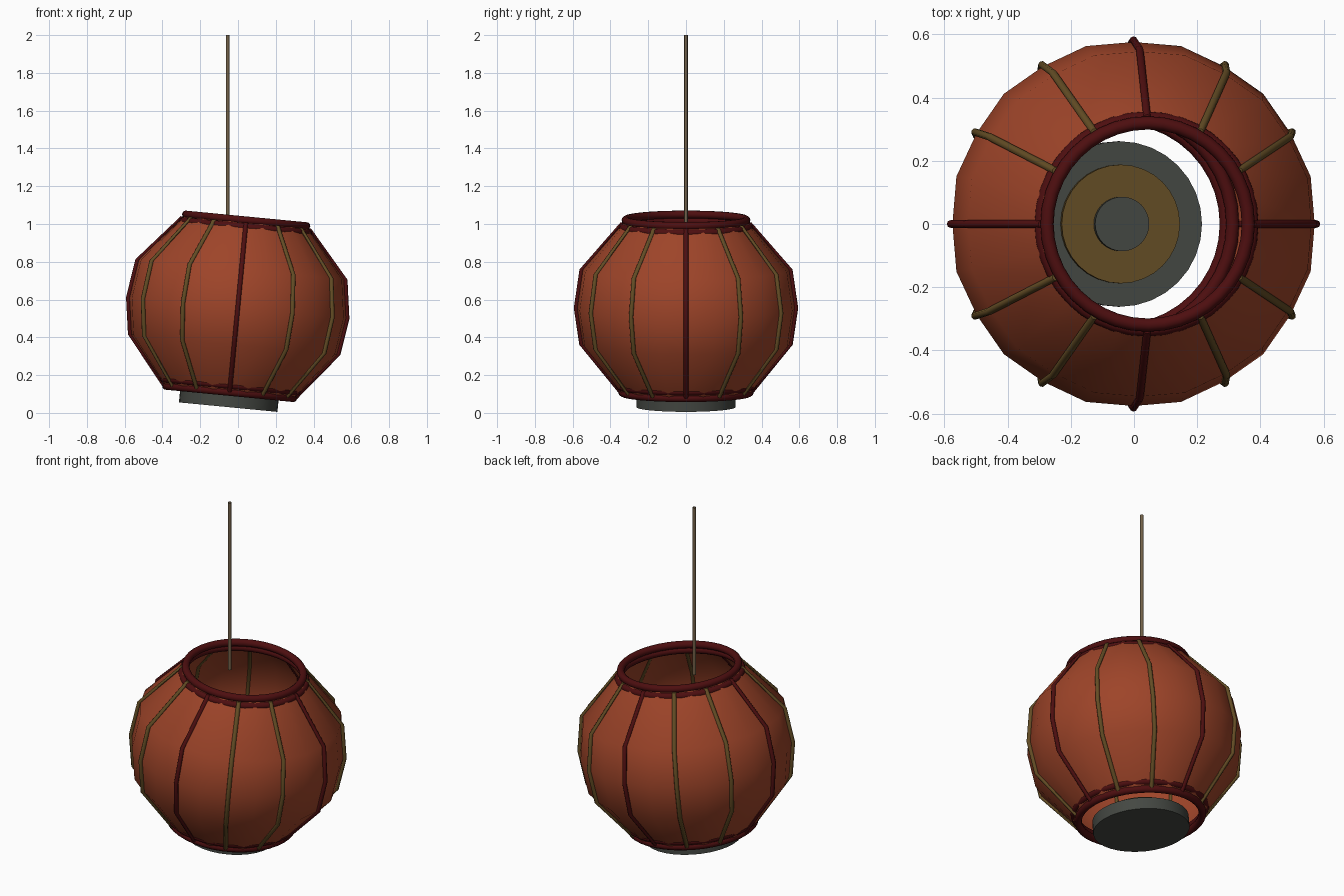
import bpy, bmesh, math
from mathutils import Matrix

cube = bpy.data.objects.get("Cube")
if cube:
    bpy.data.objects.remove(cube, do_unlink=True)

PIVOT = 0.57
TILT = (Matrix.Translation((0, 0, PIVOT)) @ Matrix.Rotation(math.radians(5.5), 4, 'Y')
        @ Matrix.Translation((0, 0, -PIVOT)))


def material(name, r, g, b):
    m = bpy.data.materials.new(name)
    m.diffuse_color = (r, g, b, 1)
    m.use_nodes = True
    m.node_tree.nodes["Principled BSDF"].inputs["Base Color"].default_value = (r, g, b, 1)
    return m


ORANGE = material("orange paper", 0.34, 0.058, 0.022)
RED = material("dark red", 0.075, 0.0045, 0.005)
BAMBOO = material("olive bamboo", 0.125, 0.073, 0.018)
ROD = material("pale rod wood", 0.17, 0.12, 0.065)
GREY = material("dark grey", 0.058, 0.064, 0.055)


def finish(name, bm, mat, tilted=True, angle=40):
    me = bpy.data.meshes.new(name)
    bmesh.ops.recalc_face_normals(bm, faces=bm.faces)
    if tilted:
        bm.transform(TILT)
    bm.to_mesh(me)
    bm.free()
    ob = bpy.data.objects.new(name, me)
    bpy.context.collection.objects.link(ob)
    me.materials.append(mat)
    bpy.ops.object.select_all(action='DESELECT')
    ob.select_set(True)
    bpy.context.view_layer.objects.active = ob
    bpy.ops.object.shade_smooth_by_angle(angle=math.radians(angle))
    return ob


def bridge(bm, loops, close=False):
    pairs = list(zip(loops, loops[1:])) + ([(loops[-1], loops[0])] if close else [])
    for a, b in pairs:
        n = len(a)
        for i in range(n):
            j = (i + 1) % n
            bm.faces.new((a[i], a[j], b[j], b[i]))


def cylinder(name, radius, z0, z1, mat, sides=32, x=0, caps=True, tilted=True):
    bm = bmesh.new()
    bmesh.ops.create_cone(bm, cap_ends=caps, segments=sides, radius1=radius, radius2=radius,
                          depth=z1 - z0, matrix=Matrix.Translation((x, 0, (z0 + z1) / 2)))
    return finish(name, bm, mat, tilted)


def ring(name, radius, z, minor=0.021, sides=40, tube=10):
    bm = bmesh.new()
    loops = []
    for i in range(sides):
        a = math.tau * i / sides
        loop = []
        for k in range(tube):
            t = math.tau * k / tube
            r = radius + minor * math.cos(t)
            loop.append(bm.verts.new((r * math.cos(a), r * math.sin(a), z + minor * math.sin(t))))
        loops.append(loop)
    bridge(bm, loops, close=True)
    return finish(name, bm, RED, angle=60)


# Shared profile of the shade: radius, height
PROFILE = [(0.342, 0.10), (0.553, 0.36), (0.582, 0.555), (0.552, 0.76), (0.335, 1.01)]

# Paper shade, open at both ends, swelling a little between the ribs
bm = bmesh.new()
loops = []
for r, z in PROFILE:
    loop = []
    for i in range(24):
        a = math.tau * i / 24
        rr = r - 0.006 + (0.007 if i % 2 else 0)
        loop.append(bm.verts.new((rr * math.cos(a), rr * math.sin(a), z)))
    loops.append(loop)
bridge(bm, loops)
finish("paper_shade", bm, ORANGE, angle=80)

# Twelve bent ribs, every third one red
for i in range(12):
    turn = Matrix.Rotation(math.tau * i / 12, 4, 'Z')
    bm = bmesh.new()
    loops = []
    for r, z in PROFILE:
        loop = []
        for k in range(8):
            t = math.tau * k / 8
            loop.append(bm.verts.new((r + 0.012 * math.cos(t), 0.012 * math.sin(t), z)))
        loops.append(loop)
    bridge(bm, loops)
    bm.faces.new(loops[0])
    bm.faces.new(loops[-1])
    bm.transform(turn)
    finish("rib_%d" % (i + 1), bm, BAMBOO if i % 3 else RED, angle=50)

# Paired hoops round the top and bottom openings
ring("top_hoop_upper", 0.320, 1.022)
ring("top_hoop_lower", 0.335, 0.985)
ring("bottom_hoop_upper", 0.355, 0.145)
ring("bottom_hoop_lower", 0.338, 0.108)

# Base plate with stepped candle holder
cylinder("base_plate", 0.262, 0.028, 0.095, GREY)
cylinder("candle_tray", 0.188, 0.095, 0.135, BAMBOO)
cylinder("candle_cup", 0.086, 0.135, 0.18, GREY)

# Upright hanging rod, open ended
cylinder("hanging_rod", 0.0095, 1.0, 2.0, ROD, sides=10, x=-0.055, caps=False, tilted=False)
